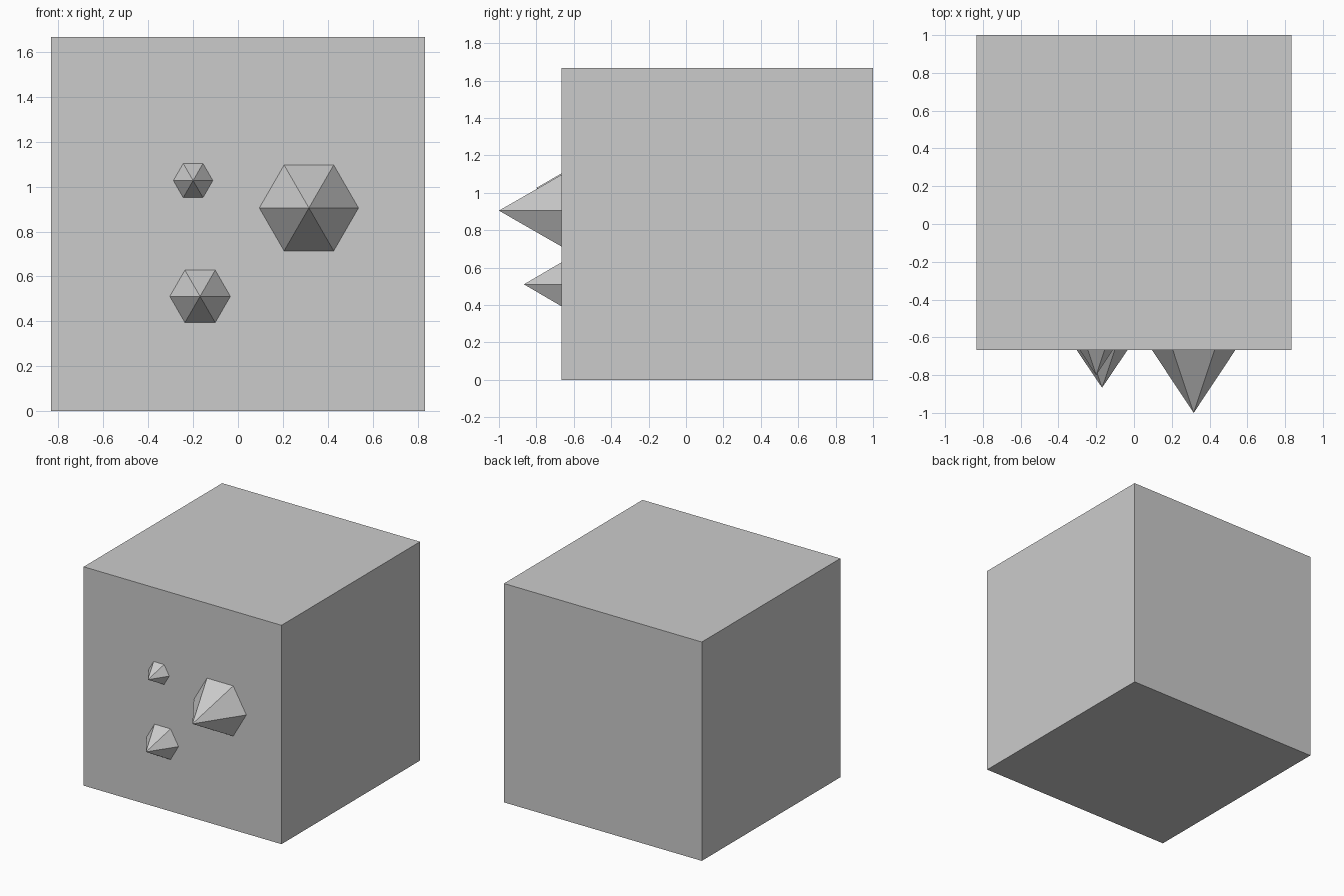
import bpy, bmesh
from math import radians
from mathutils import Matrix, Vector

if "Cube" in bpy.data.objects:
    bpy.data.objects.remove(bpy.data.objects["Cube"])

SIZE = 5 / 3          # outer cube edge
WALL = SIZE / 20      # wall thickness around the cavity
FRONT = 1 - SIZE      # y of the front face


def add_object(name, bm):
    mesh = bpy.data.meshes.new(name)
    bm.to_mesh(mesh)
    bm.free()
    obj = bpy.data.objects.new(name, mesh)
    bpy.context.collection.objects.link(obj)
    return obj


def box(name, lo, hi, inward=False):
    lo, hi = Vector(lo), Vector(hi)
    bm = bmesh.new()
    bmesh.ops.create_cube(bm, size=1, matrix=Matrix.Translation((lo + hi) / 2)
                          @ Matrix.Diagonal((*(hi - lo), 1)))
    if inward:
        bmesh.ops.reverse_faces(bm, faces=bm.faces[:])
    return add_object(name, bm)


def spike(name, x, z, radius, length):
    bm = bmesh.new()
    # six-sided cone, corners on the x axis, tip towards -y
    bmesh.ops.create_cone(bm, cap_ends=False, segments=6, radius1=radius,
                          radius2=0, depth=length,
                          matrix=Matrix.Translation((x, FRONT - length / 2, z))
                          @ Matrix.Rotation(radians(90), 4, 'X')
                          @ Matrix.Rotation(radians(30), 4, 'Z'))
    bmesh.ops.remove_doubles(bm, verts=bm.verts[:], dist=1e-5)
    return add_object(name, bm)


# Block, with an inward-facing cavity flush with its back face
h = SIZE / 2
box("block", (-h, FRONT, 0), (h, 1, SIZE))
box("cavity_lining", (-h + WALL, FRONT + WALL, WALL),
    (h - WALL, 1, SIZE - WALL), inward=True)

# Spikes on the front face
spike("large_spike", 0.316, 0.905, 0.221, 1 / 3)
spike("medium_spike", -0.169, 0.511, 0.135, 0.2)
spike("small_spike", -0.2, 1.027, 0.088, 0.133)
